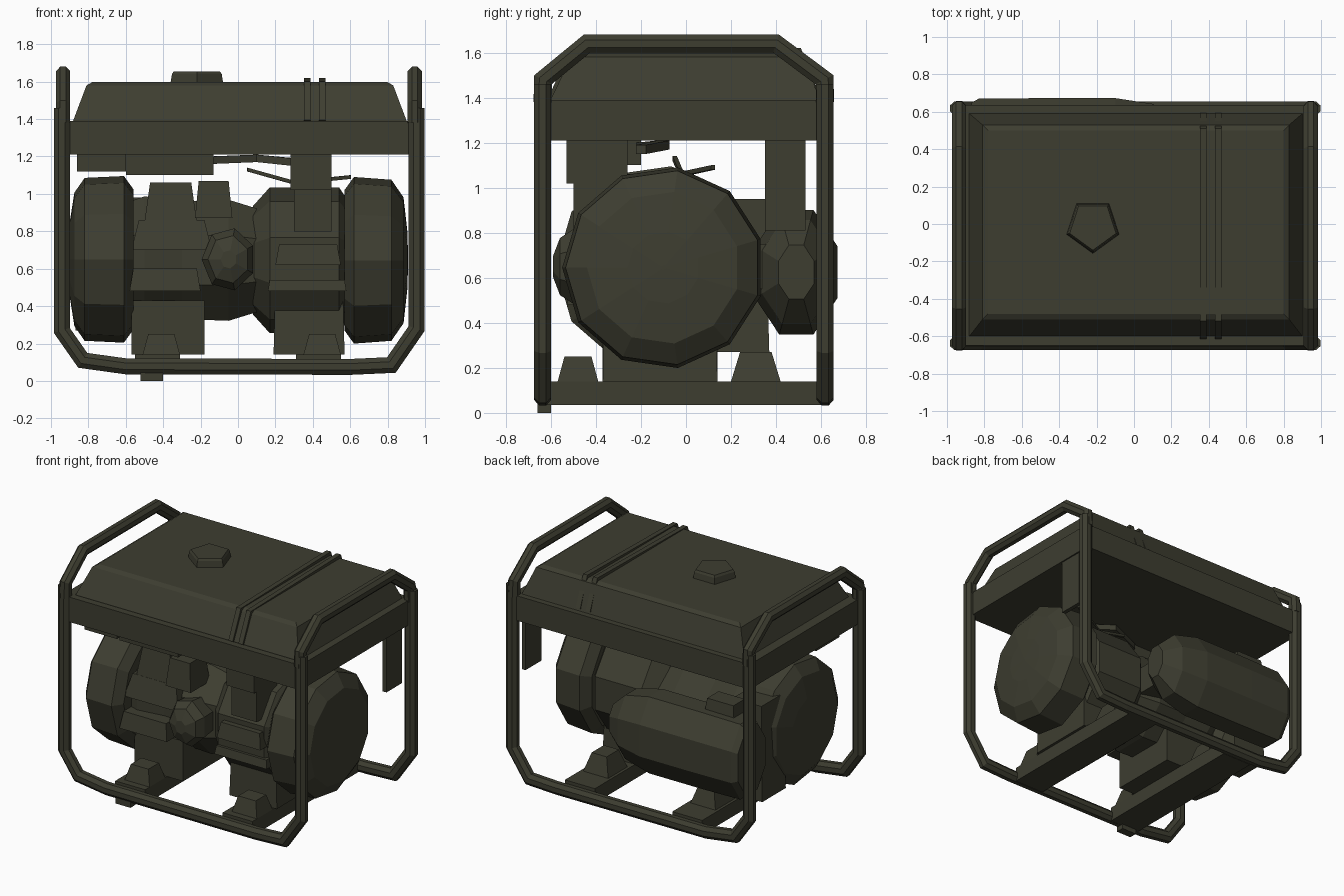
import bpy, bmesh, math
from mathutils import Vector

if "Cube" in bpy.data.objects:
    bpy.data.objects.remove(bpy.data.objects["Cube"])

mat = bpy.data.materials.new("dark_olive")
mat.diffuse_color = (0.047, 0.047, 0.03, 1)
mat.use_nodes = True
mat.node_tree.nodes["Principled BSDF"].inputs["Base Color"].default_value = mat.diffuse_color


def finish(name, bm):
    bmesh.ops.recalc_face_normals(bm, faces=bm.faces)
    me = bpy.data.meshes.new(name)
    bm.to_mesh(me)
    bm.free()
    me.materials.append(mat)
    ob = bpy.data.objects.new(name, me)
    bpy.context.collection.objects.link(ob)
    return ob


def skin(name, rings):
    """Bridge equal-sized rings of points and cap both ends."""
    bm = bmesh.new()
    vs = [[bm.verts.new(p) for p in r] for r in rings]
    n = len(vs[0])
    for a, b in zip(vs, vs[1:]):
        for i in range(n):
            j = (i + 1) % n
            bm.faces.new((a[i], a[j], b[j], b[i]))
    bm.faces.new(vs[0])
    bm.faces.new(vs[-1])
    return finish(name, bm)


def sweep(name, pts, normal, w, d, n=8):
    """Faceted tube (w in the path's plane, d across it) with mitred corners."""
    pts, up = [Vector(p) for p in pts], Vector(normal)
    sides = [up.cross((b - a).normalized()) for a, b in zip(pts, pts[1:])]
    grow = 0.5 / math.cos(math.pi / n)
    rings = []
    for i, p in enumerate(pts):
        s0, s1 = sides[max(i - 1, 0)], sides[min(i, len(sides) - 1)]
        m = (s0 + s1) / (1 + s0.dot(s1)) * w * grow
        angles = [2 * math.pi * (k + .5) / n for k in range(n)]
        rings.append([p + m * math.cos(a) + up * d * grow * math.sin(a) for a in angles])
    return skin(name, rings)


def layers(name, levels):
    """Stacked rectangles (x0, x1, y0, y1, z)."""
    return skin(name, [[(a, c, z), (b, c, z), (b, d, z), (a, d, z)]
                       for a, b, c, d, z in levels])


def box(name, x0, x1, y0, y1, z0, z1, t=0.0):
    """Box whose top is drawn in by t on every side."""
    return layers(name, [(x0, x1, y0, y1, z0), (x0 + t, x1 - t, y0 + t, y1 - t, z1)])


def lathe(name, axis, centre, prof, n=10, su=1.0, sv=1.0, turn=0.5):
    """Faceted round body along an axis; prof = (position, radius)."""
    rings = []
    for pos, r in prof:
        ring = []
        for i in range(n):
            a = 2 * math.pi * (i + turn) / n
            u, v = centre[0] + r * su * math.cos(a), centre[1] + r * sv * math.sin(a)
            ring.append({'x': (pos, u, v), 'y': (u, pos, v), 'z': (u, v, pos)}[axis])
        rings.append(ring)
    return skin(name, rings)


# Tube frame: front and back loops, end handles, cross beams
for name, y in (("front_frame_loop", -0.637), ("back_frame_loop", 0.618)):
    sweep(name, [(-.942, y, 1.46), (-.942, y, .27), (-.83, y, .11), (-.6, y, .078),
                 (.6, y, .075), (.82, y, .085), (.955, y, .28), (.955, y, 1.46)],
          (0, 1, 0), .085, .075)
for name, x, lean in (("left_handle", -.935, -.01), ("right_handle", .945, .01)):
    sweep(name, [(x, -.637, 1.38), (x, -.635, 1.48), (x, -.44, 1.64),
                 (x, .4, 1.64), (x, .615, 1.48), (x, .618, 1.38)],
          (1, 0, 0), .08, .075)
for name, x in (("left_beam", -.43), ("right_beam", .43)):
    box(name, x - .12, x + .12, -.62, .6, .035, .14)
    box(name + "_front_mount", x - .08, x + .12, -.57, -.39, .14, .25, .03)
    box(name + "_back_mount", x - .1, x + .1, .2, .42, .14, .27, .04)
box("front_foot", -.52, -.4, -.66, -.6, 0, .05)

# Skirt and fuel tank in one stepped shell
box("tank_skirt", -.955, .955, -.65, .635, 1.21, 1.39)
layers("fuel_tank", [(-.89, .91, -.6, .6, 1.37), (-.88, .9, -.6, .59, 1.395),
                     (-.81, .83, -.51, .53, 1.58), (-.78, .8, -.48, .5, 1.597)])
for name, x in (("tank_rib_a", .37), ("tank_rib_b", .45)):
    sweep(name, [(x, -.6, 1.39), (x, -.51, 1.587), (x, .5, 1.605), (x, .58, 1.4)],
          (1, 0, 0), .03, .035, 4)
lathe("fuel_cap", 'z', (-.22, -.01), [(1.58, .15), (1.64, .14), (1.655, .13)], 5, turn=.75)

# Round end housings
C = (-.1, .645)
lathe("right_end_cover", 'x', C, [(.57, .38), (.62, .45), (.82, .435), (.885, .34),
                                  (.905, .16), (.91, .01)], 11)
lathe("left_end_cover", 'x', (-.13, .65), [(-.56, .38), (-.61, .45), (-.82, .44),
                                           (-.875, .36), (-.9, .2), (-.905, .01)], 11)
box("left_air_shroud", -.87, -.6, .1, .37, .27, .95, .02)

# Engine and alternator bodies
lathe("engine_core", 'x', C, [(-.58, .34), (-.5, .37), (-.3, .34), (-.05, .35), (.1, .3)], 8)
lathe("alternator", 'x', C, [(.08, .29), (.17, .39), (.54, .39), (.58, .33)], 10)
box("engine_foot", -.57, -.18, -.37, .14, .14, .43)
box("alternator_foot", .19, .57, -.37, .14, .14, .5, .01)
box("engine_lower_ledge", -.58, -.2, -.53, -.2, .48, .6, .02)
box("engine_upper_ledge", -.57, -.14, -.49, -.2, .7, .86, .04)
box("alternator_lower_ledge", .16, .58, -.5, -.2, .48, .54, .01)
box("alternator_upper_ledge", .2, .55, -.53, -.25, .62, .73, .02)
lathe("starter_hub", 'y', (-.05, .65), [(-.35, .15), (-.5, .17), (-.56, .13), (-.59, .05)],
      7, .85, 1.0)

# Parts between engine and tank
box("carburettor", -.23, -.03, -.5, -.28, .87, 1.07, .02)
box("cylinder_head", -.5, -.22, -.45, -.1, .85, 1.06, .03)
box("air_duct", -.6, -.13, -.5, -.2, 1.1, 1.22)
box("left_duct", -.86, -.6, -.53, -.26, 1.12, 1.22)
box("control_box", .28, .5, -.53, -.26, 1.02, 1.22)
box("control_box_bracket", .3, .5, -.5, -.27, .8, 1.03)
sweep("fuel_line", [(.05, -.05, 1.13), (.3, -.02, 1.06), (.6, .12, 1.09)],
      (0, 0, 1), .02, .02, 4)
sweep("upper_pipe", [(-.15, -.2, 1.18), (.1, -.1, 1.19), (.3, -.2, 1.17)],
      (0, 0, 1), .05, .04, 4)

# Rear muffler (flat left end), its bracket and the hanging side plate
lathe("muffler", 'x', (.49, .625), [(-.87, .26), (-.83, .295), (-.5, .3), (-.1, .3),
                                    (.1, .25), (.22, .13)], 8, .66, 1)
box("muffler_bracket", -.75, -.5, .35, .52, .82, .98, .02)
box("exhaust_elbow", -.25, .1, .1, .4, .55, .75)
box("side_plate", .915, .945, .35, .53, .81, 1.22)
